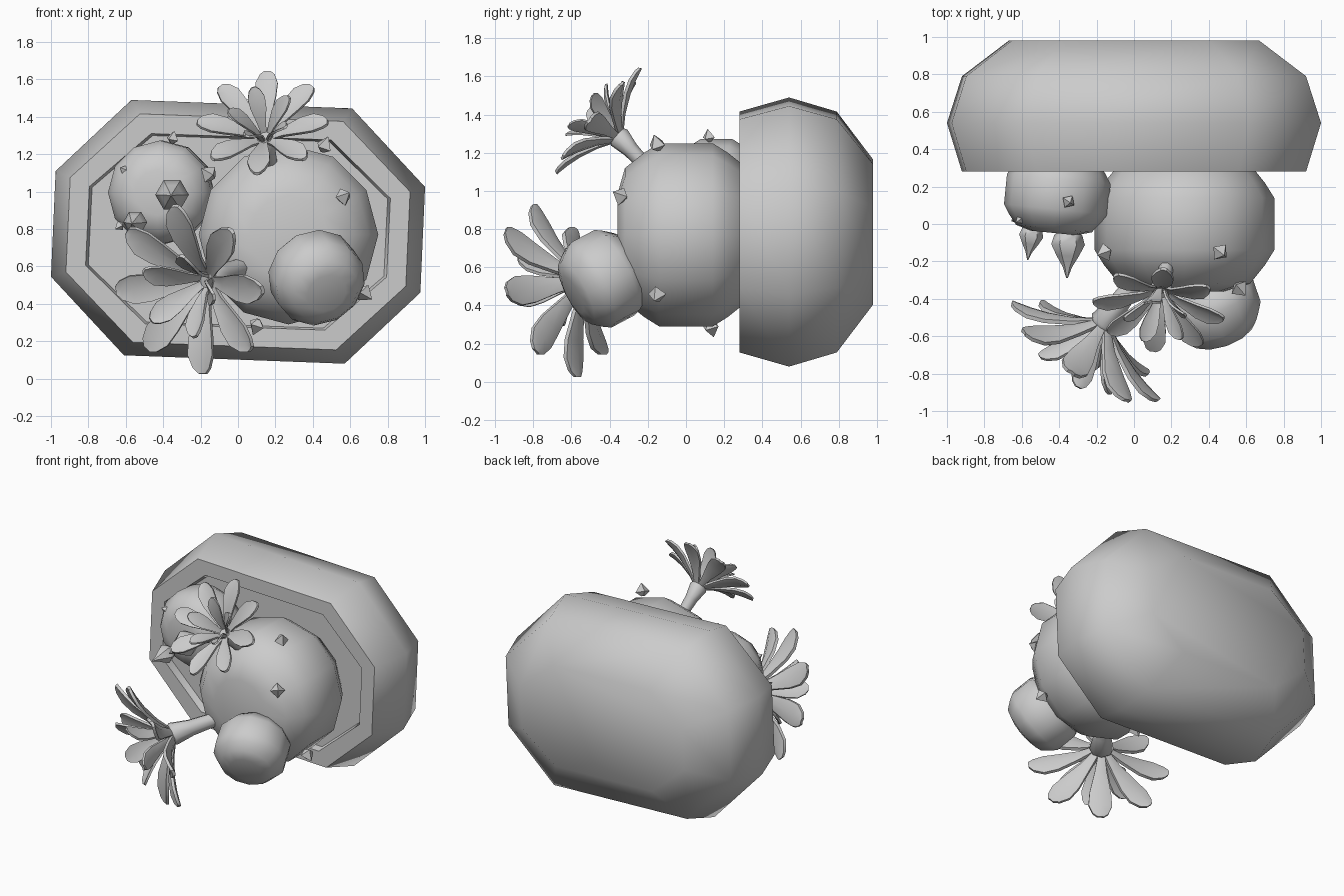
import bpy, bmesh, math
from mathutils import Vector

if "Cube" in bpy.data.objects:
    bpy.data.objects.remove(bpy.data.objects["Cube"])


def finish(name, bm, angle=50):
    bmesh.ops.recalc_face_normals(bm, faces=bm.faces)
    me = bpy.data.meshes.new(name)
    bm.to_mesh(me)
    bm.free()
    ob = bpy.data.objects.new(name, me)
    bpy.context.collection.objects.link(ob)
    bpy.ops.object.select_all(action='DESELECT')
    ob.select_set(True)
    bpy.context.view_layer.objects.active = ob
    bpy.ops.object.shade_smooth_by_angle(angle=math.radians(angle))
    return ob


def skin(bm, rings):
    """Bridge equal-length rings of points and cap both ends."""
    vs = [[bm.verts.new(p) for p in r] for r in rings]
    n = len(vs[0])
    for a, b in zip(vs, vs[1:]):
        for i in range(n):
            j = (i + 1) % n
            bm.faces.new((a[i], a[j], b[j], b[i]))
    bm.faces.new(vs[0])
    bm.faces.new(vs[-1])


def revolve(name, profile, n, loc, axis, scale=1, angle=50):
    """profile: (height along axis, radius)."""
    q = Vector(axis).to_track_quat('Z', 'Y')
    rings = []
    for h, r in profile:
        rings.append([Vector(loc) + q @ Vector((r * math.cos(2 * math.pi * i / n),
                      r * math.sin(2 * math.pi * i / n), h)) * scale for i in range(n)])
    bm = bmesh.new()
    skin(bm, rings)
    return finish(name, bm, angle)


# pot lying on its side: skewed octagon swept along y, hollow rim
OCT = [(-.57, .705), (.61, .66), (1, .24), (.975, -.325),
       (.57, -.705), (-.61, -.66), (-1, -.24), (-.975, .325)]


def octagon(y, sx, sz):
    return [Vector((x * sx, y, .785 + z * sz)) for x, z in OCT]


bm = bmesh.new()
skin(bm, [octagon(*r) for r in [(.33, .8, .73), (.28, .815, .745), (.28, .92, .895),
                                (.54, 1, 1), (.79, .92, .895), (.98, .67, .54)]])
finish("pot", bm)

# cactus bodies
half = [(.36, .21), (.32, .35), (.22, .43), (.14, .48)]
BODY = [(-h, r) for h, r in half] + [(h, r) for h, r in reversed(half)]
big_c = Vector((.27, 0, .77))
small_c = Vector((-.41, .16, .995))
pup_c = Vector((.42, -.435, .54))
revolve("large_cactus", BODY, 12, big_c, (0, -1, 0))
revolve("small_cactus", BODY, 12, small_c, (-.1, -1, 0), .58)
revolve("cactus_offshoot", BODY, 12, pup_c, pup_c - big_c, .52)

# spines: little four-sided double pyramids pointing away from their body
SPINE = [(-.03, .012), (0, .05), (.06, .002)]
spines = [(big_c, (.46, -.15, 1.24), 1), (big_c, (.56, -.34, .97), 1),
          (big_c, (.67, -.15, .46), 1), (big_c, (-.15, -.15, 1.09), 1),
          (big_c, (.1, .13, .29), 1), (small_c, (-.35, .12, 1.28), .75),
          (small_c, (-.6, .03, 1.11), .7), (small_c, (-.63, .03, .82), .6)]
for i, (c, p, s) in enumerate(spines):
    revolve(f"spine_{i + 1}", SPINE, 4, p, Vector(p) - c, s, 20)

# closed buds
BUD = [(0, .03), (.04, .075), (.09, .09), (.15, .06), (.21, .025), (.27, .004)]
revolve("bud_large", BUD, 6, (-.35, -.02, .985), (-.03, -1, -.02))
revolve("bud_small", BUD, 6, (-.54, .0, .84), (-.15, -1, -.06), .72)


def petal(bm, centre, axis, out, length, spread):
    """Tapered, curved, slightly cupped petal with a little thickness."""
    side = axis.cross(out)
    outline = [(.0, .04), (.3, .085), (.6, .15), (.8, .165), (.94, .11), (1, .045)]
    rings = []
    for t, w in outline:
        a = math.radians(spread - 14 + 14 * t)
        along = axis * math.cos(a) + out * math.sin(a)
        nrm = axis * math.sin(a) - out * math.cos(a)
        p = centre + along * (t * length)
        h, cup, th = side * (w * length), nrm * (w * length * .25), nrm * (.022 * length)
        rings.append([p - h + cup + th, p + th, p + h + cup + th,
                      p + h + cup - th, p - th, p - h + cup - th])
    skin(bm, rings)


def flower(name, centre, axis, base, length, phase):
    centre, axis, base = Vector(centre), Vector(axis).normalized(), Vector(base)
    u = (Vector((0, 0, 1)) - axis * axis.z).normalized()
    v = axis.cross(u)
    bm = bmesh.new()
    for count, size, spread, shift in ((8, 1, 67, 0), (5, .78, 34, .3)):
        for i in range(count):
            a = phase + shift + 2 * math.pi * i / count
            out = u * math.cos(a) + v * math.sin(a)
            petal(bm, centre + out * (.06 * length), axis, out, length * size, spread)
    finish(name + "_petals", bm, 35)
    # funnel-shaped stem
    d = centre - base
    revolve(name + "_stem", [(0, .1 * length), (d.length * .6, .12 * length),
            (d.length, .17 * length), (d.length + .03, .12 * length)], 8, base, d)


flower("upper_flower", (.145, -.35, 1.28), (-.1, -.76, .62), (.18, -.2, 1.12), .36, 0)
flower("lower_flower", (-.16, -.53, .53), (-.53, -.80, -.29), (.03, -.28, .6), .48, math.pi)
